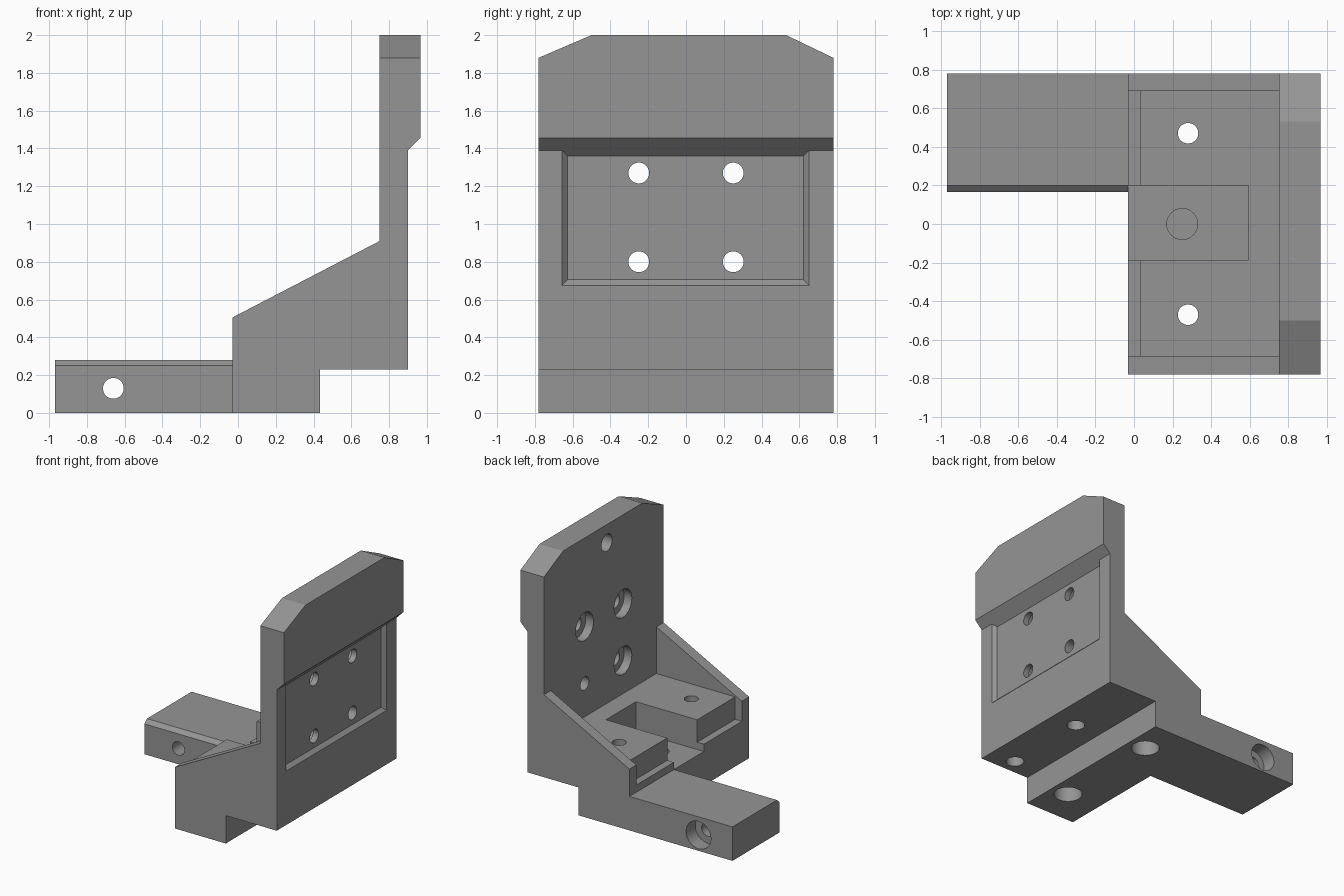
import bpy, bmesh, math
from mathutils import Matrix, Vector

if "Cube" in bpy.data.objects:
    bpy.data.objects.remove(bpy.data.objects["Cube"])

grey = bpy.data.materials.new("grey_metal")
grey.diffuse_color = (0.3, 0.3, 0.3, 1)
grey.use_nodes = True
grey.node_tree.nodes["Principled BSDF"].inputs["Base Color"].default_value = grey.diffuse_color


def finish(name, bm):
    bmesh.ops.recalc_face_normals(bm, faces=bm.faces)
    me = bpy.data.meshes.new(name)
    bm.to_mesh(me)
    bm.free()
    me.materials.append(grey)
    ob = bpy.data.objects.new(name, me)
    bpy.context.collection.objects.link(ob)
    return ob


def prism(name, pts, axis, a, b):
    """Extrude a profile along x (points are y,z) or y (points are x,z)."""
    bm = bmesh.new()
    put = (lambda p, t: (t, p[0], p[1])) if axis == 'x' else (lambda p, t: (p[0], t, p[1]))
    lo = [bm.verts.new(put(p, a)) for p in pts]
    hi = [bm.verts.new(put(p, b)) for p in pts]
    bm.faces.new(lo)
    bm.faces.new(hi)
    for i in range(len(pts)):
        j = (i + 1) % len(pts)
        bm.faces.new((lo[i], lo[j], hi[j], hi[i]))
    return finish(name, bm)


def box(name, x0, x1, y0, y1, z0, z1):
    return prism(name, [(x0, z0), (x1, z0), (x1, z1), (x0, z1)], 'y', y0, y1)


def cylinder(name, start, end, r):
    start, end = Vector(start), Vector(end)
    d = end - start
    bm = bmesh.new()
    rot = d.to_track_quat('Z', 'Y').to_matrix().to_4x4()
    bmesh.ops.create_cone(bm, cap_ends=True, segments=40, radius1=r, radius2=r,
                          depth=d.length, matrix=Matrix.Translation((start + end) / 2) @ rot)
    return finish(name, bm)


def combine(target, other, op='DIFFERENCE'):
    m = target.modifiers.new(other.name, 'BOOLEAN')
    m.operation, m.solver, m.object = op, 'EXACT', other
    bpy.context.view_layer.objects.active = target
    bpy.ops.object.modifier_apply(modifier=m.name)
    bpy.data.objects.remove(other)


# Bracket: foot, sloped side walls and upright plate in one profile
bracket = prism("bracket", [(-.03, 0), (.435, 0), (.435, .23), (.9, .23), (.9, 1.39),
                            (.965, 1.455), (.965, 2), (.75, 2), (.75, .91), (-.03, .505)],
                'y', -.78, .78)

# Seat between the side walls, front ledge and central slot
combine(bracket, box("seat_cut", .03, .75, -.685, .69, .525, 1.2))
combine(bracket, box("ledge_cut", -.2, .031, -.685, .69, .34, 1.2))
combine(bracket, box("slot_cut", -.2, .59, -.19, .2, .28, 1.2))

# Bevelled top corners of the upright plate
for s, flat in ((1, .53), (-1, .5)):
    slope = .12 / (.78 - flat)
    combine(bracket, prism("corner_cut", [(s * (flat - .1), 2 + slope * .1),
                                          (s * .9, 1.88 - slope * .12), (s * .9, 2.3)],
                           'x', .5, 1.2))

# Shallow pocket with sloped walls; its top continues the overhang bevel
bm = bmesh.new()
rings = []
for x, g in ((.87, 0), (.90, .03), (.91, .04)):
    rings.append([bm.verts.new((x, y, z)) for y, z in
                  ((-.627 - g, .705 - g), (.622 + g, .705 - g),
                   (.622 + g, 1.36 + g), (-.627 - g, 1.36 + g))])
bm.faces.new(rings[0])
bm.faces.new(rings[-1])
for a, b in zip(rings, rings[1:]):
    for i in range(4):
        j = (i + 1) % 4
        bm.faces.new((a[i], a[j], b[j], b[i]))
combine(bracket, finish("pocket_cut", bm))

# Side arm with a bevelled front edge
arm = prism("arm", [(.165, 0), (.78, 0), (.78, .28), (.2, .28), (.165, .25)], 'x', -.97, -.01)
combine(bracket, arm, 'UNION')

# Holes: start, end, radius
holes = [((-.66, 0, .13), (-.66, 1, .13), .055),
         ((-.66, .66, .13), (-.66, 1, .13), .113),       # arm bolt hole
         ((.25, 0, .15), (.25, 0, .4), .08),             # slot locating hole
         ((.67, .09, .1), (.67, .09, .43), .07),         # blind underside holes
         ((.67, -.65, .1), (.67, -.65, .43), .07),
         ((.6, -.04, 1.85), (.85, -.04, 1.85), .07)]     # blind hole near plate top
for y in (-.47, .47):                                    # seat bolt holes
    holes += [((.28, y, -.1), (.28, y, .8), .053), ((.28, y, -.1), (.28, y, .2), .11)]
for y in (-.25, .25):                                    # plate bolt holes
    for z in (.8, 1.27):
        holes.append(((.6, y, z), (1.1, y, z), .055))
        if (y, z) != (.25, .8):
            holes.append(((.6, y, z), (.82, y, z), .115))
for start, end, r in holes:
    combine(bracket, cylinder("hole_cut", start, end, r))

# Smooth hole walls, crisp edges elsewhere
bpy.ops.object.select_all(action='DESELECT')
bracket.select_set(True)
bpy.context.view_layer.objects.active = bracket
bpy.ops.object.shade_smooth_by_angle(angle=math.radians(20))
